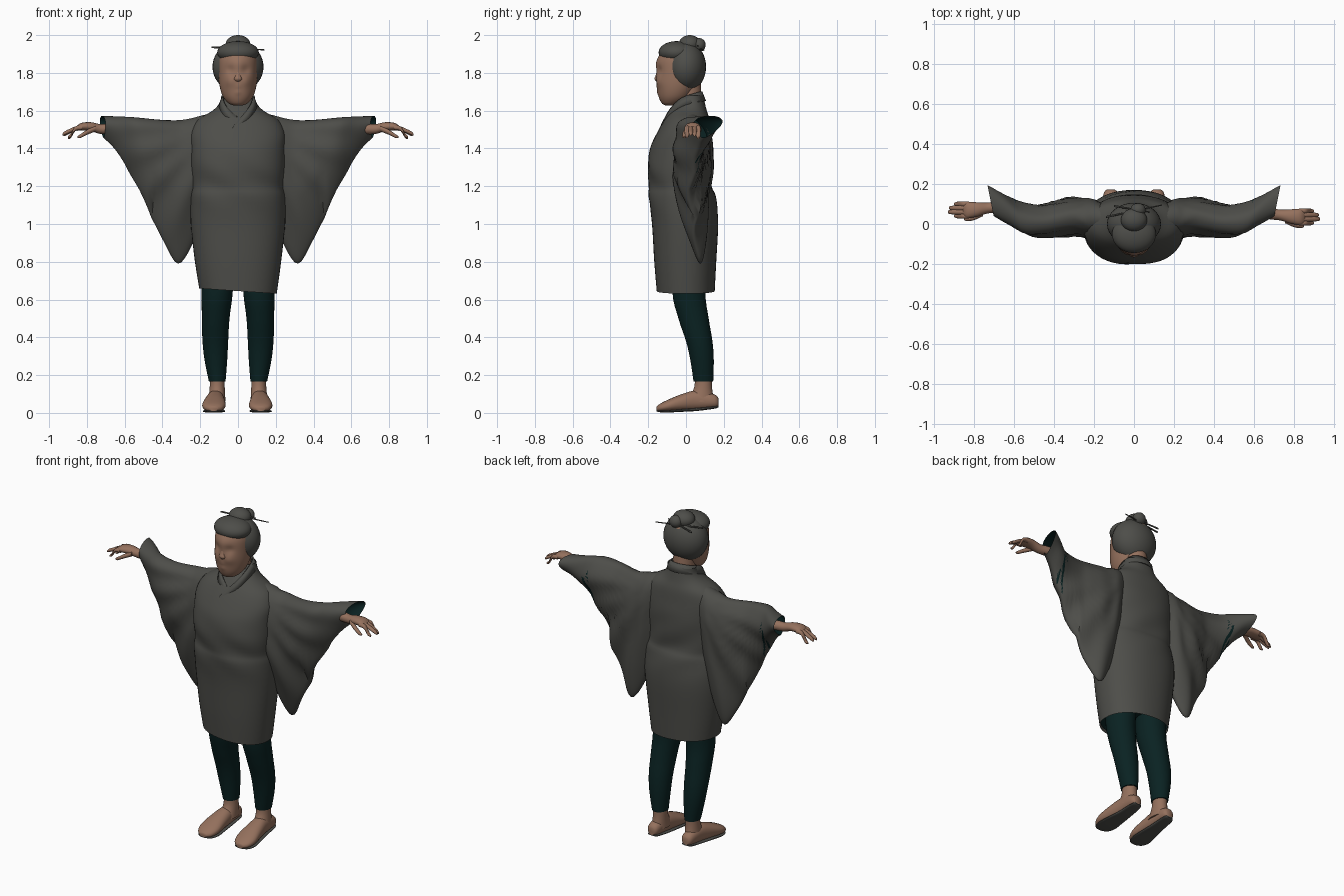
import bpy, bmesh
from math import sin, cos, pi, atan2, hypot, copysign, radians
from mathutils import Vector

cube = bpy.data.objects.get("Cube")
if cube:
    bpy.data.objects.remove(cube)


def material(name, r, g, b):
    m = bpy.data.materials.new(name)
    m.use_nodes = True
    m.diffuse_color = (r, g, b, 1)
    bsdf = m.node_tree.nodes["Principled BSDF"]
    bsdf.inputs["Base Color"].default_value = (r, g, b, 1)
    bsdf.inputs["Roughness"].default_value = 0.8
    return m


GREY = material("charcoal grey", 0.075, 0.075, 0.067)
TEAL = material("dark teal", 0.003, 0.016, 0.016)
SKIN = material("warm skin", 0.3, 0.165, 0.11)


def finish(name, bm, mat):
    bmesh.ops.recalc_face_normals(bm, faces=bm.faces)
    mesh = bpy.data.meshes.new(name)
    bm.to_mesh(mesh)
    bm.free()
    mesh.materials.append(mat)
    mesh.shade_smooth()
    mesh.set_sharp_from_angle(angle=radians(50))
    obj = bpy.data.objects.new(name, mesh)
    bpy.context.collection.objects.link(obj)
    return obj


def smooth_path(points, steps):
    """Catmull-Rom interpolation of any tuples."""
    p = [Vector(q) for q in points]
    p = [p[0]] + p + [p[-1]]
    out = []
    for a, b, c, d in zip(p, p[1:], p[2:], p[3:]):
        for i in range(steps):
            t = i / steps
            out.append(b + ((c - a) * t + (a * 2 - b * 5 + c * 4 - d) * t * t
                            + (b * 3 - a - c * 3 + d) * t ** 3) / 2)
    return out + [p[-1]]


def loft(name, stations, mat, axis="z", sides=32, steps=4, caps=(1, 1), power=2, warp=None):
    """Skin ovals given as (x, y, z, half width, half depth) across an axis."""
    bm = bmesh.new()
    rings = []
    for x, y, z, a, b in smooth_path(stations, steps):
        ring = []
        for k in range(sides):
            t = 2 * pi * k / sides
            u = a * copysign(abs(cos(t)) ** (2 / power), cos(t))
            v = b * copysign(abs(sin(t)) ** (2 / power), sin(t))
            co = {"x": (x, y + u, z + v), "y": (x + u, y, z + v), "z": (x + u, y + v, z)}[axis]
            ring.append(bm.verts.new(warp(co, (x, y, z, a, b)) if warp else co))
        rings.append(ring)
    for r, q in zip(rings, rings[1:]):
        for k in range(sides):
            j = (k + 1) % sides
            bm.faces.new((r[k], r[j], q[j], q[k]))
    for wanted, ring in zip(caps, (rings[0], rings[-1])):
        if wanted:
            bm.faces.new(ring)
    return finish(name, bm, mat)


def ball(name, centre, radii, mat):
    bm = bmesh.new()
    bmesh.ops.create_uvsphere(bm, u_segments=32, v_segments=20, radius=1)
    bmesh.ops.scale(bm, vec=radii, verts=bm.verts)
    bmesh.ops.translate(bm, vec=centre, verts=bm.verts)
    return finish(name, bm, mat)


# Robe body: height, half width, front, back
body = [(.645, .205, -.155, .152), (.8, .228, -.168, .16), (1, .25, -.18, .17), (1.14, .25, -.197, .158),
        (1.2, .241, -.193, .14), (1.3, .25, -.203, .145), (1.4, .25, -.19, .145), (1.48, .25, -.155, .135),
        (1.55, .215, -.115, .125), (1.6, .135, -.08, .11), (1.64, .098, -.045, .1), (1.68, .088, -.015, .092)]


def robe_folds(co, s):
    x, y, z = co
    ripple = .005 * sin(x * 22 + z * 30) * max(0, 1 - abs(z - 1.22) * 5)
    hem = -.07 * x * max(0, .8 - z) / .16
    return x, y + ripple, z + hem


robe = [(0, (f + b) / 2, z, w, (b - f) / 2) for z, w, f, b in body]
loft("robe_body", robe, GREY, sides=48, caps=(0, 0), power=2.2, warp=robe_folds)
loft("robe_lining", [(0, 0, .66, .2, .15), (0, 0, .72, .19, .14)], TEAL, sides=48, steps=1,
     caps=(0, 1), power=2.2, warp=robe_folds)

# Collar band: inner edge points, widened outward and down into a strip
collar_edge = [(-.07, -.155, 1.43), (-.035, -.142, 1.5), (.01, -.115, 1.56), (.06, -.078, 1.62), (.084, -.02, 1.67),
               (.066, .06, 1.697), (0, .086, 1.702), (-.066, .06, 1.697), (-.084, -.02, 1.67), (-.06, -.078, 1.62),
               (0, -.105, 1.565)]
bm = bmesh.new()
pairs = []
for p in smooth_path(collar_edge, 4):
    out = Vector((p.x, p.y - .03, 0)).normalized() * .02
    low = p + out + Vector((0, 0, -.05))
    pairs.append((bm.verts.new(p), bm.verts.new(low)))
for (a, b), (c, d) in zip(pairs, pairs[1:]):
    bm.faces.new((a, b, d, c))
collar = finish("collar_band", bm, GREY)
collar.modifiers.new("thickness", "SOLIDIFY").thickness = .008

# Sleeves: distance out, top, bottom, middle y, half depth
sleeve = [(.12, 1.59, 1.2, .02, .09), (.19, 1.575, 1.02, .03, .12), (.245, 1.56, .87, .03, .125),
          (.31, 1.55, .79, .035, .12), (.38, 1.55, .89, .025, .11), (.45, 1.555, 1.03, .015, .1),
          (.55, 1.565, 1.23, .025, .1), (.65, 1.57, 1.39, .075, .098), (.715, 1.573, 1.455, .11, .095)]

for side, label in ((1, "left"), (-1, "right")):
    def drape(co, s):
        x, y, z = co
        c = (z - s[2]) / s[4]
        y = s[1] + (y - s[1]) * (.73 + .35 * c) + .03 * max(0, -c) * (x < .45)
        y += .3 * (z - s[2]) * min(1, max(0, x - .58) * 9)
        spread = hypot(x - .15, 1.5 - z)
        y += .011 * sin(atan2(1.5 - z, x - .15) * 15) * min(1, spread * 2) * min(1, max(0, .7 - x) * 8)
        return side * (x + (y - s[1]) * .2), y, z

    stations = [(x, y, (t + b) / 2, w, (t - b) / 2) for x, t, b, y, w in sleeve]
    loft(label + "_sleeve", stations, GREY, "x", sides=48, caps=(1, 0), warp=drape)
    lining = [(x, y, z, w * .96, h * .96) for x, y, z, w, h in stations[-3:]]
    loft(label + "_cuff_lining", lining, TEAL, "x", sides=48, caps=(1, 0), warp=drape)

    # Arm and hand
    shift = 0 if side > 0 else .035

    def mirror(co, s):
        return side * co[0], co[1], co[2]

    def hand_part(name, points):
        moved = [(x, y + shift, z, a, b) for x, y, z, a, b in points]
        loft(label + name, moved, SKIN, "x", sides=16, warp=mirror)

    hand_part("_forearm", [(.63, .058, 1.5, .025, .025), (.68, .052, 1.503, .029, .028), (.73, .045, 1.503, .027, .026),
                           (.78, .038, 1.515, .035, .024), (.83, .035, 1.515, .041, .02), (.855, .035, 1.505, .033, .012)])
    for i, (tip, drop) in enumerate(((.9, .055), (.93, .043), (.925, .046), (.9, .06))):
        y = .005 + i * .02
        hand_part("_finger_%d" % (i + 1), [(.825, y, 1.51, .013, .013), (.86, y, 1.505, .013, .012),
                                           (tip - .015, y, 1.525 - drop, .011, .01), (tip, y, 1.515 - drop, .005, .005)])
    hand_part("_thumb", [(.755, .02, 1.505, .016, .015), (.8, -.002, 1.485, .014, .013),
                         (.835, -.01, 1.465, .01, .01), (.85, -.01, 1.46, .004, .004)])

    # Legs and feet, the right foot turned out a little more
    loft(label + "_trouser_leg", [(.1, .03, .95, .09, .095), (.11, .015, .65, .083, .088), (.118, .04, .5, .073, .08),
                                  (.12, .07, .38, .068, .07), (.117, .085, .28, .06, .062),
                                  (.11, .092, .165, .044, .052)], TEAL, warp=mirror)
    loft(label + "_ankle", [(.11, .092, .2, .038, .045), (.11, .09, .13, .04, .048),
                            (.112, .075, .06, .046, .075)], SKIN, warp=mirror)
    foot = [(.115, .172, .055, .02, .022), (.115, .15, .062, .036, .036), (.115, .06, .067, .044, .052),
            (.118, -.02, .055, .055, .045), (.12, -.09, .039, .062, .033), (.12, -.135, .028, .048, .022),
            (.12, -.156, .022, .022, .012)]
    foot = [(x + .15 * shift * (1 - y * 5), y, z, a, b) for x, y, z, a, b in foot]
    loft(label + "_foot", foot, SKIN, "y", power=2.2, warp=mirror)
    sole = [(x, y, z - b * .93, a * .95, b * .12 + .002) for x, y, z, a, b in foot]
    loft(label + "_sole", sole, GREY, "y", power=3, warp=mirror)

# Neck and head
loft("neck", [(0, .025, 1.5, .075, .07), (0, .02, 1.62, .064, .065), (0, .01, 1.75, .062, .068)], SKIN)

# Face relief: x, height, size, depth pressed in (sockets, mouth) or raised (cheeks, brow, lips)
relief = [(.042, 1.815, .022, .01), (-.042, 1.815, .022, .01), (.045, 1.755, .028, -.008), (-.045, 1.755, .028, -.008),
          (0, 1.714, .018, .005), (0, 1.724, .014, -.006), (0, 1.7, .014, -.006), (0, 1.85, .03, -.004)]


def sculpt(co, s):
    x, y, z = co
    if y < -.05:
        y += sum(d * 2.7 ** (-((x - ex) ** 2 + (z - ez) ** 2) / size ** 2) for ex, ez, size, d in relief)
    return x, y, z


loft("head", [(0, -.085, 1.628, .025, .025), (0, -.075, 1.64, .052, .054), (0, -.06, 1.675, .08, .085),
              (0, -.047, 1.73, .097, .106), (0, -.035, 1.8, .103, .121), (0, -.03, 1.87, .102, .121),
              (0, -.02, 1.92, .085, .1), (0, -.015, 1.945, .04, .05)], SKIN, sides=64, steps=6, warp=sculpt)
loft("nose", [(0, -.142, 1.83, .008, .008), (0, -.147, 1.79, .014, .013), (0, -.15, 1.767, .022, .017),
              (0, -.142, 1.75, .013, .01)], SKIN, sides=16)

# Hair, bun and pins
ball("hair_back", (0, 0, 1.832), (.135, .106, .134), GREY)
ball("hair_front_roll", (0, -.05, 1.908), (.11, .095, .06), GREY)
ball("hair_bun", (0, .02, 1.952), (.065, .058, .048), GREY)
ball("bun_knot", (.02, .07, 1.948), (.038, .034, .036), GREY)
for name, start, end in (("long_hairpin", (-.14, .035, 1.936), (.14, .095, 1.922)),
                         ("short_hairpin", (-.1, .09, 1.92), (.08, .06, 1.945))):
    loft(name, [(*start, .005, .005), (*end, .003, .003)], GREY, "x", sides=8, steps=2)
